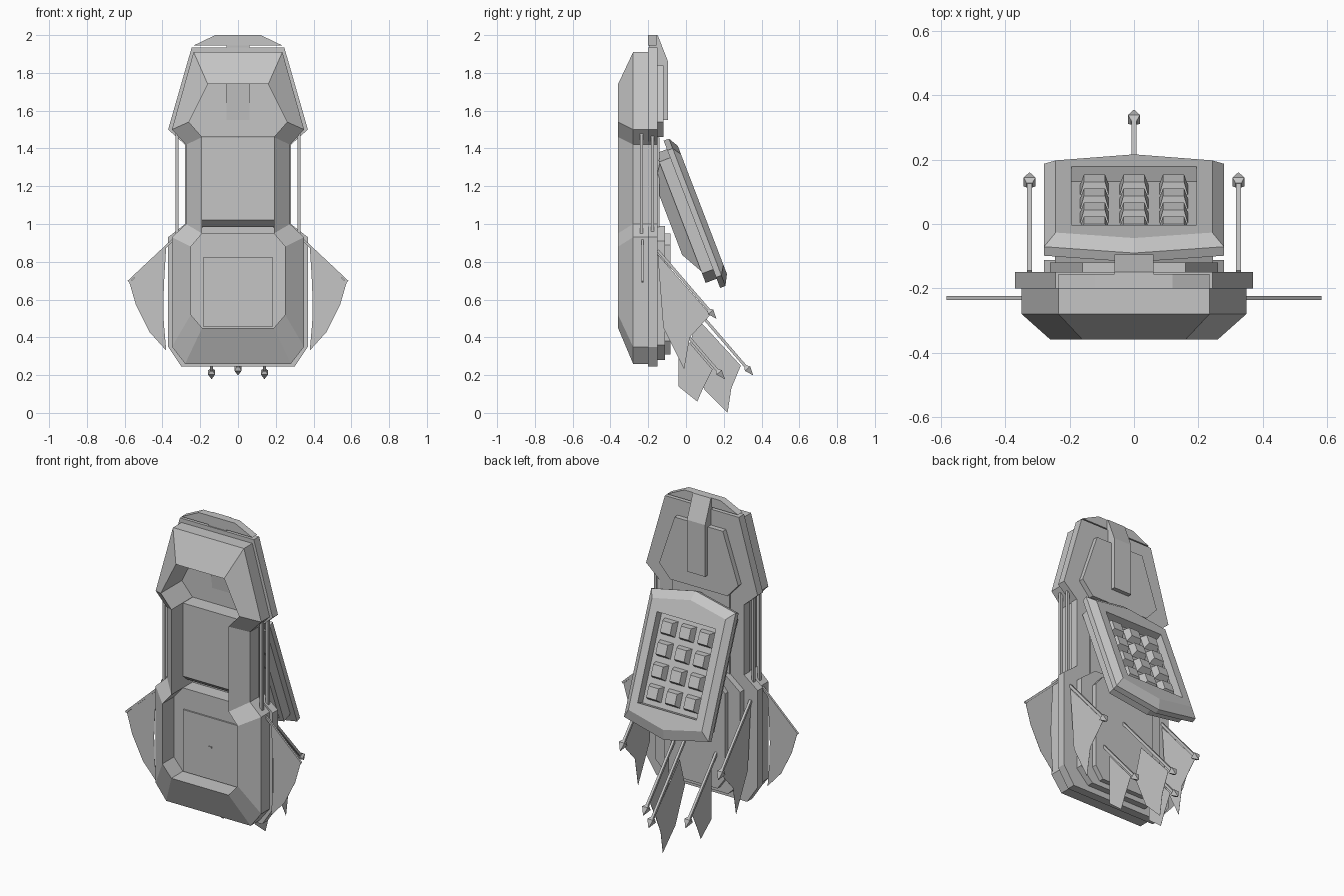
import bpy, bmesh, math
from mathutils import Matrix, Vector

if "Cube" in bpy.data.objects:
    bpy.data.objects.remove(bpy.data.objects["Cube"])

grey = bpy.data.materials.new("plain grey")
grey.use_nodes = True
grey.diffuse_color = (0.56, 0.56, 0.56, 1)
grey.node_tree.nodes["Principled BSDF"].inputs["Base Color"].default_value = (0.56, 0.56, 0.56, 1)


def finish(name, bm, matrix=None):
    bmesh.ops.recalc_face_normals(bm, faces=bm.faces)
    mesh = bpy.data.meshes.new(name)
    bm.to_mesh(mesh)
    bm.free()
    if matrix:
        mesh.transform(matrix)
    mesh.materials.append(grey)
    obj = bpy.data.objects.new(name, mesh)
    bpy.context.collection.objects.link(obj)
    return obj


def mirrored(half):
    """Close a right-hand outline (x, z) across x = 0."""
    return half + [(-x, z) for x, z in reversed(half) if x > 0]


def scaled(outline, k):
    return [(x * k, z * k) for x, z in outline]


def rect(w, low, high):
    return [(w, high), (w, low), (-w, low), (-w, high)]


def loft(name, layers, matrix=None, ring=False):
    """Join outlines of equal length, each given with its depth y."""
    bm = bmesh.new()
    loops = [[bm.verts.new((x, y, z)) for x, z in outline] for y, outline in layers]
    pairs = list(zip(loops, loops[1:]))
    if ring:
        pairs.append((loops[-1], loops[0]))
    else:
        bm.faces.new(loops[0])
        bm.faces.new(loops[-1])
    for a, b in pairs:
        for i in range(len(a)):
            j = (i + 1) % len(a)
            bm.faces.new((a[i], a[j], b[j], b[i]))
    return finish(name, bm, matrix)


def slab(name, outline, y0, y1, matrix=None):
    return loft(name, [(y0, outline), (y1, outline)], matrix)


def side_slab(name, profile, x, width):
    """Extrude a (y, z) profile along x."""
    bm = bmesh.new()
    face = bm.faces.new([bm.verts.new((x - width, y, z)) for y, z in profile])
    moved = bmesh.ops.extrude_face_region(bm, geom=[face])["geom"]
    verts = [v for v in moved if isinstance(v, bmesh.types.BMVert)]
    bmesh.ops.translate(bm, verts=verts, vec=(2 * width, 0, 0))
    return finish(name, bm)


def rod(name, start, end, r0, r1=None):
    """Square bar or pyramid between two points."""
    start, end = Vector(start), Vector(end)
    axis = end - start
    turn = axis.to_track_quat('Z', 'Y').to_matrix().to_4x4()
    spin = Matrix.Rotation(math.pi / 4, 4, 'Z')
    bm = bmesh.new()
    bmesh.ops.create_cone(bm, cap_ends=True, segments=4, radius1=r0,
                          radius2=r0 if r1 is None else r1, depth=axis.length,
                          matrix=Matrix.Translation((start + end) / 2) @ turn @ spin)
    return finish(name, bm)


def carve(obj, cutter):
    mod = obj.modifiers.new("recess", 'BOOLEAN')
    mod.operation = 'DIFFERENCE'
    mod.solver = 'EXACT'
    mod.object = cutter
    bpy.context.view_layer.objects.active = obj
    bpy.ops.object.modifier_apply(modifier=mod.name)
    bpy.data.objects.remove(cutter)


# Bevelled front frame and wider middle frame around one long opening
frame_side = mirrored([(.235, 1.91), (.35, 1.5), (.275, 1.42), (.275, 1.0),
                       (.35, .93), (.35, .35), (.28, .26)])
opening = mirrored([(.16, 1.74), (.26, 1.54), (.19, 1.46), (.19, .95),
                    (.25, .88), (.25, .52), (.19, .45)])
plate = mirrored([(.245, 1.935), (.37, 1.5), (.28, 1.42), (.28, 1.0),
                  (.37, .93), (.37, .35), (.3, .245)])
loft("front_frame", [(-.195, opening), (-.36, opening), (-.28, frame_side),
                     (-.195, frame_side)], ring=True)
loft("middle_frame", [(-.2, plate), (-.15, plate), (-.15, opening),
                      (-.2, opening)], ring=True)

# Sunken panels inside the opening
side_slab("waist_panel", [(-.25, 1.458), (-.25, 1.02), (-.21, .985),
                          (-.14, .985), (-.14, 1.458)], 0, .19)
slab("lower_panel", mirrored([(.19, .95), (.25, .88), (.25, .52), (.19, .45)]), -.25, -.15)
slab("door_plate", rect(.183, .455, .825), -.259, -.25)
slab("door_handle", rect(.01, .645, .653), -.264, -.25)

# Top cap
slab("top_cap", mirrored([(.12, 2.0), (.235, 1.945)]), -.2, -.155)
slab("cap_link", rect(.06, 1.92, 1.99), -.19, -.15)

# Upper back panel and ridge
slab("upper_back_panel", mirrored([(.16, 1.84), (.262, 1.54), (.19, 1.46)]), -.16, -.12)
side_slab("back_ridge", [(-.2, 2.0), (-.15, 2.0), (-.095, 1.86),
                         (-.095, 1.55), (-.16, 1.55)], 0, .06)

# Lower back panels
low_back = mirrored([(.18, .99), (.28, .91), (.28, .36), (.2, .28)])
slab("lower_back_panel", low_back, -.16, -.112)
low_inner = mirrored([(.15, .95), (.2, .89), (.2, .38), (.15, .31)])
slab("lower_back_box", low_inner, -.12, -.083)

# Leaning back pack with a recessed grid of blocks
lean = Matrix.Translation((0, .081, 1.089)) @ Matrix.Rotation(math.radians(21), 4, 'X')
pack = mirrored([(0, .4), (.28, .345), (.28, -.375), (0, -.435)])
back_pack = loft("back_pack", [(-.06, pack), (-.03, pack), (0, scaled(pack, .87))], lean)
carve(back_pack, slab("tray_cutter", rect(.195, -.275, .235), -.05, .1, lean))
slab("pack_base", scaled(pack, .88), -.122, -.058, lean)
loft("pack_mount", [(-.185, rect(.16, -.2, .2)), (-.12, rect(.22, -.32, .3))], lean)
for col in (-1, 0, 1):
    for row in range(4):
        place = lean @ Matrix.Translation((col * .123, -.052, (row - 1.5) * .122 - .02))
        loft("pack_block", [(0, rect(.045, -.045, .045)),
                            (.04, rect(.033, -.032, .032))], place)

# Banner poles with arrow tips, and hanging cloth
down = Vector((0, .31, -.36)).normalized()


def pole(x, y, tip_y, tip_z):
    tip = Vector((x, tip_y, tip_z))
    start = tip - down * ((tip_y - y) / down.y)
    rod("banner_pole", start, tip - down * .05, .0105)
    rod("pole_collar", tip - down * .06, tip - down * .045, .013, .026)
    rod("pole_tip", tip - down * .045, tip, .026, .001)


side_cloth = [(-.15, .84), (-.12, .45), (-.01, .23), (.02, .40), (.13, .52)]
low_cloth = [(-.04, .44), (-.04, .14), (.06, .06), (.09, .13), (.14, .23)]
mid_cloth = [(.06, .5), (.01, .33), (.1, .12), (.22, 0), (.24, .13), (.29, .25)]
pole(0, -.1, .355, .2)
side_slab("middle_banner", mid_cloth, 0, .0005)
for s in (-1, 1):
    pole(s * .325, -.15, .16, .5)
    side_slab("side_banner", side_cloth, s * .325, .0005)
    pole(s * .14, -.1, .205, .18)
    side_slab("low_banner", low_cloth, s * .14, .0005)

    # Side sails with a spar along the top edge
    sail = [(.38, .88), (.575, .69), (.54, .57), (.47, .43), (.38, .33),
            (.393, .48), (.395, .6), (.39, .72)]
    slab("side_sail", [(s * x, z) for x, z in sail], -.2305, -.2295)
    rod("sail_spar", (s * .34, -.23, .92), (s * .58, -.23, .695), .0085)

    # Upright struts beside the waist
    for y in (-.235, -.178):
        rod("waist_strut", (s * .322, y, .93), (s * .322, y, 1.48), .0115)
